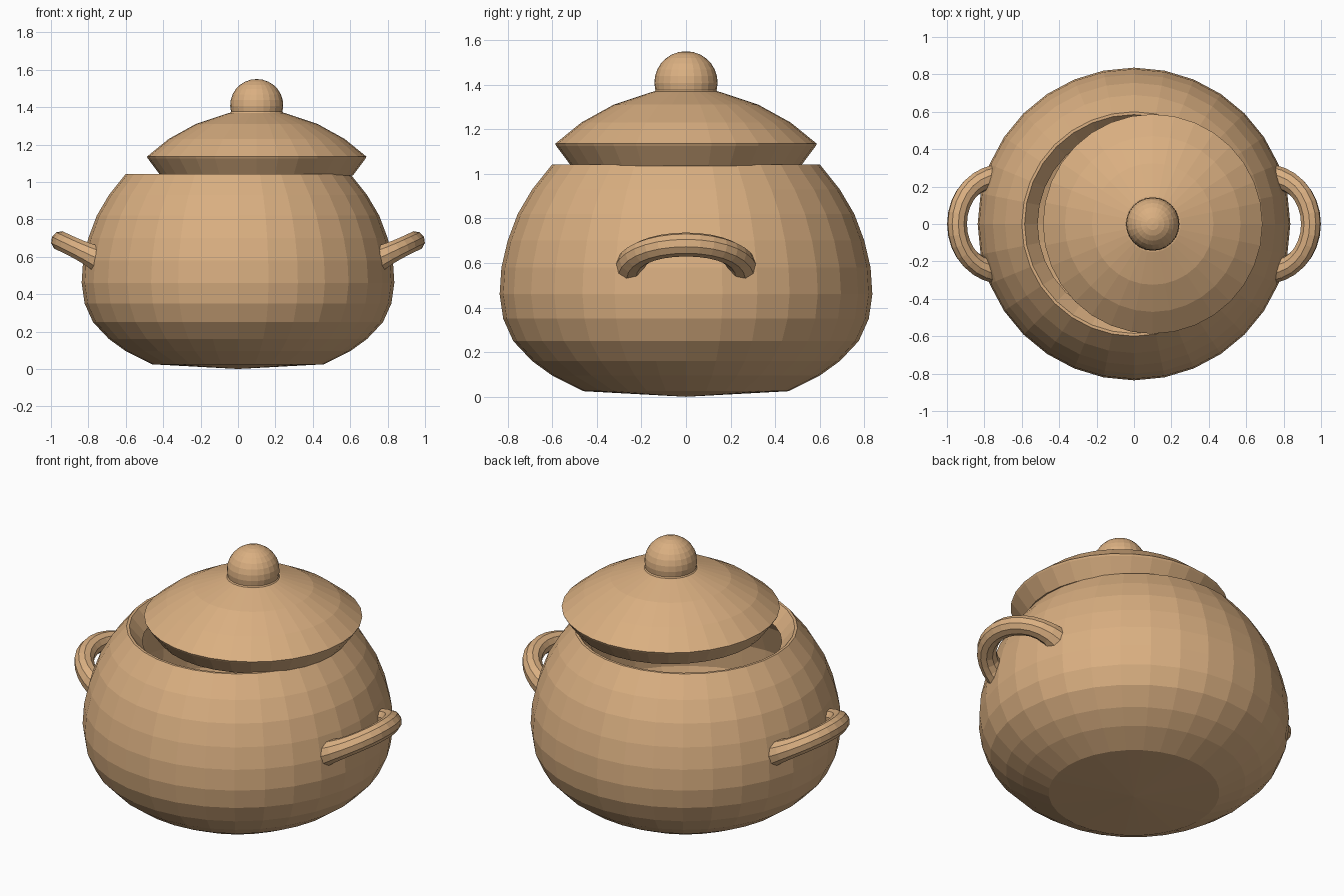
import bpy, bmesh, math
from mathutils import Vector

if "Cube" in bpy.data.objects:
    bpy.data.objects.remove(bpy.data.objects["Cube"])

clay = bpy.data.materials.new("clay")
clay.diffuse_color = (0.70, 0.43, 0.22, 1)
clay.use_nodes = True
clay.node_tree.nodes["Principled BSDF"].inputs["Base Color"].default_value = clay.diffuse_color


def finish(name, bm):
    bmesh.ops.remove_doubles(bm, verts=bm.verts, dist=0.0005)
    bmesh.ops.recalc_face_normals(bm, faces=bm.faces)
    mesh = bpy.data.meshes.new(name)
    bm.to_mesh(mesh)
    bm.free()
    mesh.materials.append(clay)
    obj = bpy.data.objects.new(name, mesh)
    bpy.context.collection.objects.link(obj)
    return obj


def lathe(name, profile, sides=32, x=0.0):
    bm = bmesh.new()
    verts = [bm.verts.new((r, 0, z)) for r, z in profile]
    edges = [bm.edges.new(pair) for pair in zip(verts, verts[1:])]
    bmesh.ops.spin(bm, geom=verts + edges, cent=(0, 0, 0), axis=(0, 0, 1),
                   angle=math.tau, steps=sides, use_duplicate=False)
    bmesh.ops.translate(bm, verts=bm.verts, vec=(x, 0, 0))
    return finish(name, bm)


# Pot: outer wall, sloped lid seat, then hollow inside
lathe("pot_body", [
    (0, 0), (0.46, 0.025), (0.60, 0.095), (0.69, 0.16), (0.775, 0.25),
    (0.82, 0.35), (0.836, 0.46), (0.828, 0.58), (0.80, 0.70), (0.755, 0.82),
    (0.69, 0.93), (0.60, 1.043), (0.585, 1.043), (0.515, 0.96),
    (0.60, 0.92), (0.68, 0.80), (0.745, 0.62), (0.755, 0.46),
    (0.70, 0.28), (0.58, 0.16), (0.44, 0.10), (0, 0.09)])

# Lid, slid to one side, with bevelled underside
LID_X = 0.10
lathe("lid", [
    (0, 1.385), (0.15, 1.368), (0.325, 1.31), (0.47, 1.23),
    (0.587, 1.135), (0.582, 1.125), (0.515, 1.035), (0, 1.035)], x=LID_X)

# Round knob on a short neck
knob = [(0.142 * math.sin(a), 1.41 + 0.14 * math.cos(a))
        for a in (math.pi * 0.58 * i / 8 for i in range(9))]
lathe("lid_knob", knob + [(0.15, 1.36), (0, 1.36)], sides=24, x=LID_X)


# Looped side handles, tilted upward, flared where they join the pot
def handle(name, side, steps=14, ring=10):
    bm = bmesh.new()
    rings = []
    for i in range(steps + 1):
        a = math.pi * (i / steps - 0.5)
        reach = math.cos(a)
        centre = Vector((0.75 + 0.196 * reach, 0.245 * math.sin(a), 0.59 + 0.093 * reach))
        tangent = Vector((-0.196 * math.sin(a), 0.245 * reach, -0.093 * math.sin(a))).normalized()
        up = Vector((-0.093, 0, 0.196)).normalized()
        out = up.cross(tangent)
        radius = 0.054 + 0.018 * (1 - reach) ** 3
        rings.append([bm.verts.new(centre + radius * (math.cos(t) * out + math.sin(t) * up))
                      for t in (math.tau * k / ring for k in range(ring))])
    for a, b in zip(rings, rings[1:]):
        for k in range(ring):
            n = (k + 1) % ring
            bm.faces.new((a[k], a[n], b[n], b[k]))
    bm.faces.new(rings[0])
    bm.faces.new(rings[-1])
    bmesh.ops.scale(bm, verts=bm.verts, vec=(side, 1, 1))
    return finish(name, bm)


handle("right_handle", 1)
handle("left_handle", -1)
